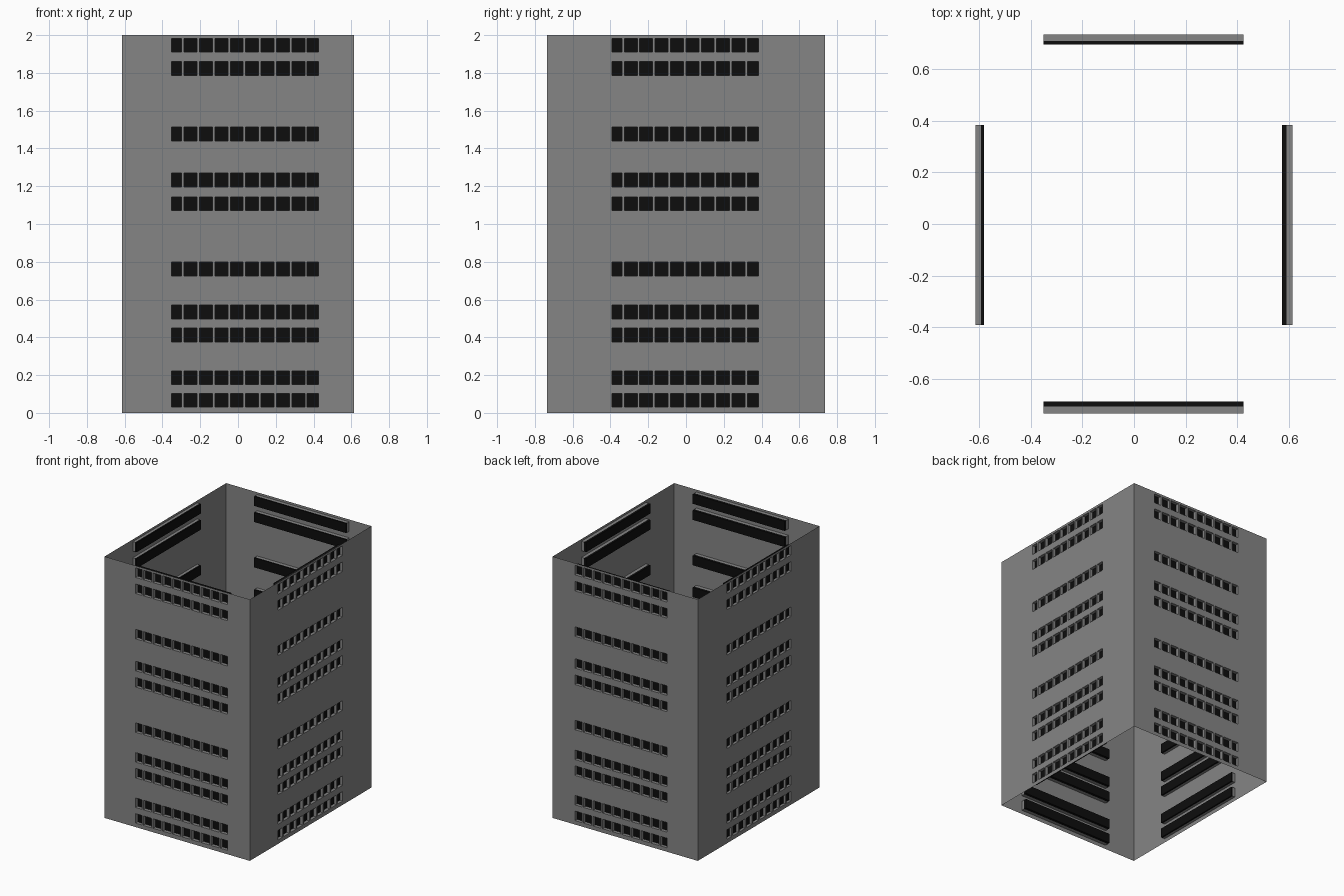
import bpy, bmesh
from mathutils import Vector

cube = bpy.data.objects.get("Cube")
if cube:
    bpy.data.objects.remove(cube, do_unlink=True)


def make_material(name, value):
    mat = bpy.data.materials.new(name)
    mat.use_nodes = True
    colour = (value, value, value, 1)
    mat.diffuse_color = colour
    mat.node_tree.nodes["Principled BSDF"].inputs["Base Color"].default_value = colour
    return mat


concrete = make_material("concrete grey", 0.235)
glass = make_material("dark glass", 0.004)

HEIGHT, ROW_H = 2.0, 0.073
ROWS = [0.03, 0.15, 0.376, 0.497, 0.725, 1.071, 1.196, 1.44, 1.787, 1.91]
BAND, PITCH, POST, WINDOWS = 0.778, 0.0815, 0.013, 10


def finish(bm, name, mat):
    mesh = bpy.data.meshes.new(name)
    bm.to_mesh(mesh)
    bm.free()
    mesh.materials.append(mat)
    obj = bpy.data.objects.new(name, mesh)
    bpy.context.collection.objects.link(obj)


def build_side(name, along, outward, offset, half, start, reveal, pane):
    """One wall sheet with recessed window rows and a dark pane behind each row."""
    along, outward, up = Vector(along), Vector(outward), Vector((0, 0, 1))
    flip = along.cross(up).dot(outward) < 0

    def point(u, depth, z):
        return along * u + outward * (offset - depth) + up * z

    # Edges of the wall cells: odd cells both ways are window openings
    us = [-half, start]
    for i in range(WINDOWS - 1):
        post = start + 0.06 + PITCH * i
        us += [post - POST / 2, post + POST / 2]
    us += [start + BAND, half]
    zs = [0] + [z for b in ROWS for z in (b, b + ROW_H)] + [HEIGHT]

    bm = bmesh.new()

    def quad(*corners):
        verts = [bm.verts.new(c) for c in corners]
        bm.faces.new(verts[::-1] if flip else verts)

    # Wall sheet and the upright sides of every opening
    for j, (z0, z1) in enumerate(zip(zs, zs[1:])):
        for i, (u0, u1) in enumerate(zip(us, us[1:])):
            if i % 2 and j % 2:
                quad(point(u0, 0, z0), point(u0, reveal, z0),
                     point(u0, reveal, z1), point(u0, 0, z1))
                quad(point(u1, reveal, z0), point(u1, 0, z0),
                     point(u1, 0, z1), point(u1, reveal, z1))
            else:
                quad(point(u0, 0, z0), point(u1, 0, z0),
                     point(u1, 0, z1), point(u0, 0, z1))

    # Continuous sill and lintel of each row
    end = start + BAND
    for b in ROWS:
        quad(point(start, 0, b), point(end, 0, b),
             point(end, reveal, b), point(start, reveal, b))
        t = b + ROW_H
        quad(point(start, reveal, t), point(end, reveal, t),
             point(end, 0, t), point(start, 0, t))
    bmesh.ops.remove_doubles(bm, verts=bm.verts, dist=0.0001)
    finish(bm, name + "_wall", concrete)

    # Dark panes
    bm = bmesh.new()
    for b in ROWS:
        made = bmesh.ops.create_cube(bm, size=1)["verts"]
        for v in made:
            x, y, z = v.co
            v.co = point(start + BAND * (x + 0.5), reveal + pane * (y + 0.5),
                         b + ROW_H * (z + 0.5))
    bmesh.ops.recalc_face_normals(bm, faces=bm.faces)
    finish(bm, name + "_window_panes", glass)


X, Y = (1, 0, 0), (0, 1, 0)
build_side("front", X, (0, -1, 0), 0.735, 0.615, -0.352, 0.026, 0.02)
build_side("back", X, (0, 1, 0), 0.735, 0.615, -0.352, 0.025, 0.012)
build_side("left", Y, (1, 0, 0), 0.615, 0.735, -0.393, 0.023, 0.017)
build_side("right", Y, (-1, 0, 0), 0.615, 0.735, -0.393, 0.02, 0.012)
